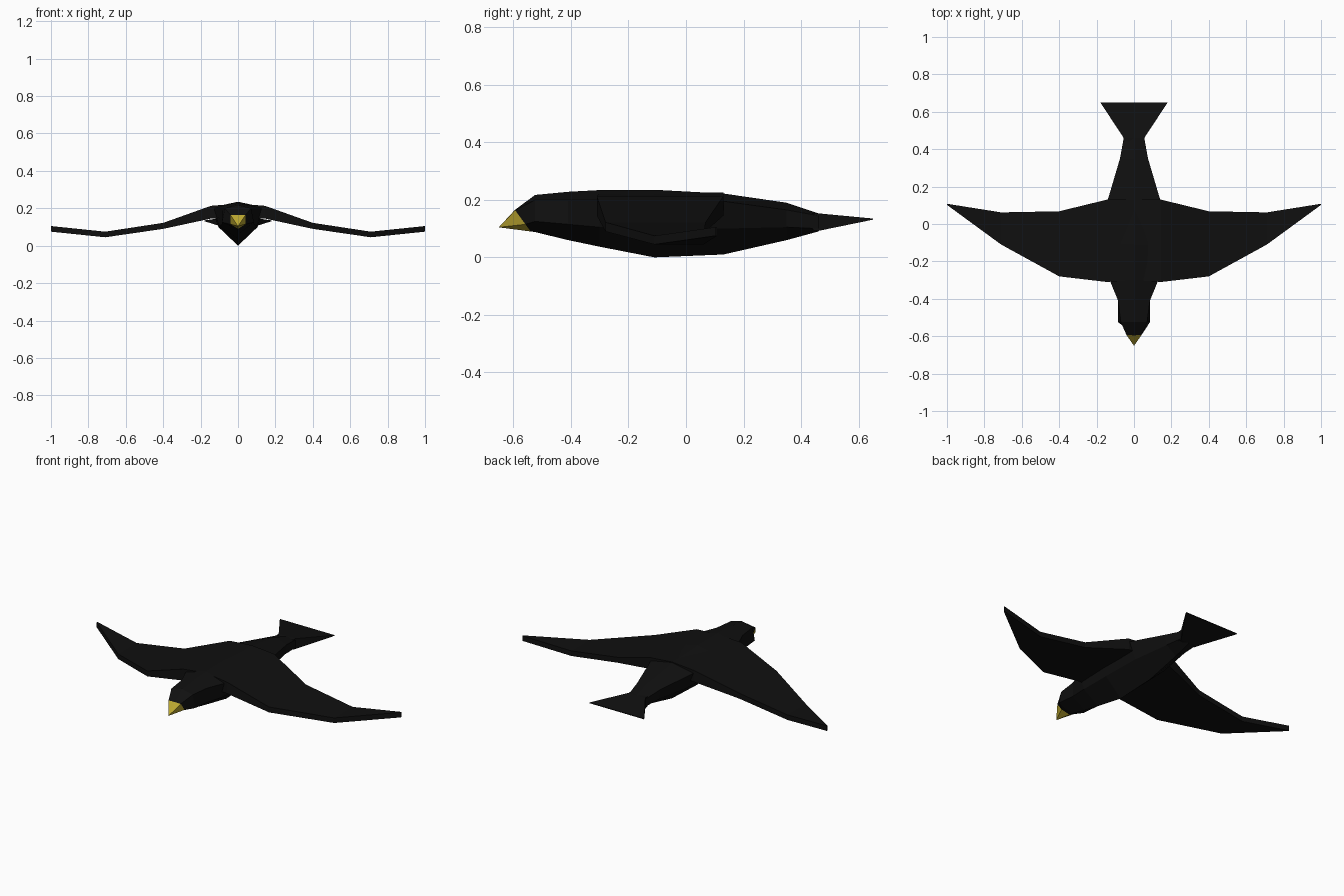
import bpy
import bmesh

cube = bpy.data.objects.get("Cube")
if cube:
    bpy.data.objects.remove(cube)


def make_material(name, color):
    mat = bpy.data.materials.new(name)
    mat.use_nodes = True
    mat.diffuse_color = color
    bsdf = mat.node_tree.nodes["Principled BSDF"]
    bsdf.inputs["Base Color"].default_value = color
    return mat


black = make_material("feather black", (0.005, 0.005, 0.005, 1))
yellow = make_material("beak yellow", (0.5, 0.39, 0.03, 1))


def loft(name, rings, mat, mirror=False):
    """Skin equal-sized rings of points and cap both ends."""
    bm = bmesh.new()
    loops = [[bm.verts.new(p) for p in ring] for ring in rings]
    for a, b in zip(loops, loops[1:]):
        for i in range(len(a)):
            j = (i + 1) % len(a)
            bm.faces.new((a[i], a[j], b[j], b[i]))
    bm.faces.new(loops[0])
    bm.faces.new(loops[-1])
    if mirror:
        copy = bmesh.ops.duplicate(bm, geom=bm.verts[:] + bm.edges[:] + bm.faces[:])
        for item in copy["geom"]:
            if isinstance(item, bmesh.types.BMVert):
                item.co.x *= -1
    bmesh.ops.remove_doubles(bm, verts=bm.verts[:], dist=0.0001)
    bmesh.ops.recalc_face_normals(bm, faces=bm.faces[:])
    mesh = bpy.data.meshes.new(name)
    bm.to_mesh(mesh)
    bm.free()
    mesh.materials.append(mat)
    obj = bpy.data.objects.new(name, mesh)
    bpy.context.collection.objects.link(obj)
    return obj


def body_ring(y, w_top, w_low, top, shoulder, low, keel, tilt=0.0):
    """Six-sided section with a back ridge and a keel."""
    profile = [(0, top), (w_top, shoulder), (w_low, low),
               (0, keel), (-w_low, low), (-w_top, shoulder)]
    return [(x, y + tilt * (top - z), z) for x, z in profile]


# Body, from face to tail root
face = body_ring(-0.595, 0.04, 0.04, 0.165, 0.164, 0.115, 0.09, 0.73)
body = [
    face,
    body_ring(-0.525, 0.07, 0.085, 0.217, 0.20, 0.125, 0.088),
    body_ring(-0.41, 0.085, 0.085, 0.228, 0.20, 0.115, 0.06),
    body_ring(-0.30, 0.13, 0.10, 0.234, 0.20, 0.105, 0.037),
    body_ring(-0.11, 0.14, 0.105, 0.235, 0.205, 0.10, 0.0),
    body_ring(0.13, 0.14, 0.10, 0.222, 0.195, 0.10, 0.01),
    body_ring(0.35, 0.075, 0.065, 0.19, 0.165, 0.105, 0.06),
    body_ring(0.46, 0.055, 0.055, 0.153, 0.145, 0.10, 0.09),
]
loft("body", body, black)

# Beak, drawn from the face section to a point
tip = [(x * 0.02, -0.65, 0.105 + (z - 0.125) * 0.02) for x, y, z in face]
loft("beak", [face, tip], yellow)

# Wings: distance out, leading edge, trailing edge, upper and lower height
wing_stations = [
    (0.0, -0.30, 0.13, 0.225, 0.15),
    (0.145, -0.31, 0.13, 0.213, 0.145),
    (0.40, -0.28, 0.068, 0.122, 0.09),
    (0.71, -0.11, 0.062, 0.075, 0.045),
    (1.0, 0.102, 0.108, 0.105, 0.075),
]
wing = [[(x, lead, hi), (x, trail, hi), (x, trail, lo), (x, lead, lo)]
        for x, lead, trail, hi, lo in wing_stations]
loft("wings", wing, black, mirror=True)

# Tail fan, narrowing to a thin wide edge
tail = [[(-w, y, hi), (w, y, hi), (w, y, lo), (-w, y, lo)]
        for y, w, hi, lo in [(0.44, 0.055, 0.153, 0.095),
                             (0.46, 0.055, 0.153, 0.092),
                             (0.65, 0.18, 0.135, 0.131)]]
loft("tail", tail, black)
